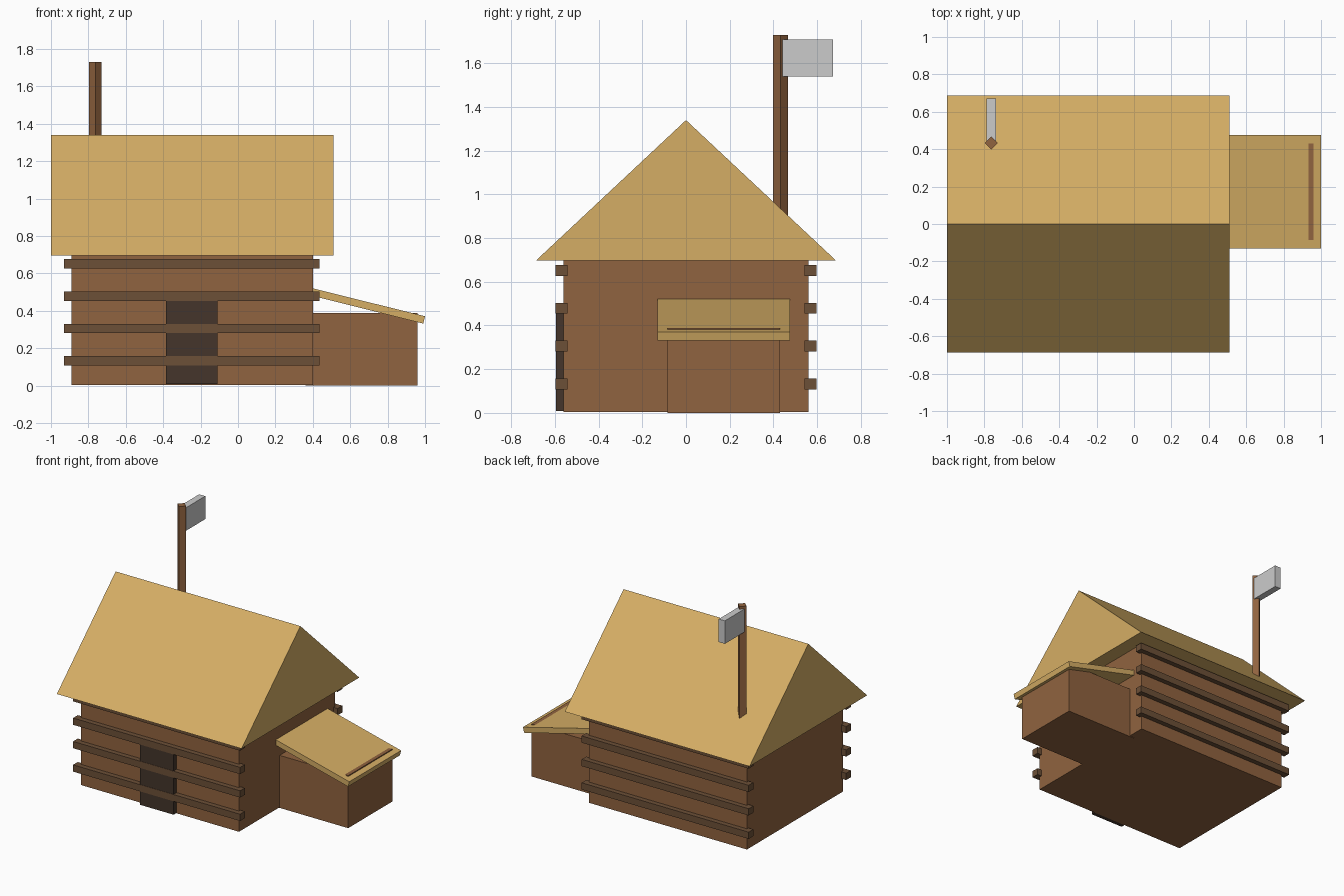
import bpy, math

if "Cube" in bpy.data.objects:
    bpy.data.objects.remove(bpy.data.objects["Cube"])


def material(name, rgb):
    m = bpy.data.materials.new(name)
    m.diffuse_color = (*rgb, 1)
    m.use_nodes = True
    m.node_tree.nodes["Principled BSDF"].inputs["Base Color"].default_value = m.diffuse_color
    return m


WALL = material("wall_brown", (0.28, 0.125, 0.05))
LOG = material("log_brown", (0.15, 0.079, 0.038))
DOOR = material("door_dark", (0.058, 0.036, 0.024))
THATCH = material("thatch", (0.667, 0.423, 0.13))


def box(name, x, y, z, mat=None):
    """Box from (min, max) ranges on each axis."""
    ranges = (x, y, z)
    bpy.ops.mesh.primitive_cube_add(size=1, location=[sum(r) / 2 for r in ranges])
    o = bpy.context.object
    o.name = name
    o.scale = [r[1] - r[0] for r in ranges]
    bpy.ops.object.transform_apply(location=False, rotation=False, scale=True)
    if mat:
        o.data.materials.append(mat)
    return o


# Main cabin, door and lean-to
box("cabin_walls", (-0.89, 0.40), (-0.56, 0.56), (0.005, 0.70), WALL)
box("door", (-0.385, -0.11), (-0.595, -0.50), (0.008, 0.457), DOOR)
box("lean_to_walls", (0.36, 0.96), (-0.085, 0.43), (0.0, 0.388), WALL)

# Wall logs, front and back
for i in range(4):
    z = 0.133 + i * 0.173
    for side, s in (("front", -1), ("back", 1)):
        ys = sorted((s * 0.542, s * 0.597))
        box(f"{side}_log_{i + 1}", (-0.93, 0.435), ys, (z - 0.025, z + 0.025), LOG)

# Gable roof: solid triangular prism
profile = [(-0.687, 0.697), (0.687, 0.697), (0.0, 1.34)]
verts = [(x, y, z) for x in (-1.0, 0.51) for y, z in profile]
faces = [(2, 1, 0), (3, 4, 5), (0, 1, 4, 3), (1, 2, 5, 4), (2, 0, 3, 5)]
mesh = bpy.data.meshes.new("gable_roof")
mesh.from_pydata(verts, [], faces)
mesh.materials.append(THATCH)
roof = bpy.data.objects.new("gable_roof", mesh)
bpy.context.collection.objects.link(roof)

# Sloping lean-to roof slab
slab = box("lean_to_roof", (0.36, 1.0), (-0.13, 0.475), (0.42, 0.46), THATCH)
slab.rotation_euler.y = math.radians(14)
slab.location = (0.685, 0.1725, 0.429)

# Square flagpole turned on its corner, with flag
bpy.ops.mesh.primitive_cylinder_add(vertices=4, radius=0.034, depth=0.93,
                                    location=(-0.763, 0.433, 1.265))
pole = bpy.context.object
pole.name = "flagpole"
pole.data.materials.append(WALL)
box("flag", (-0.788, -0.738), (0.432, 0.672), (1.54, 1.71))
